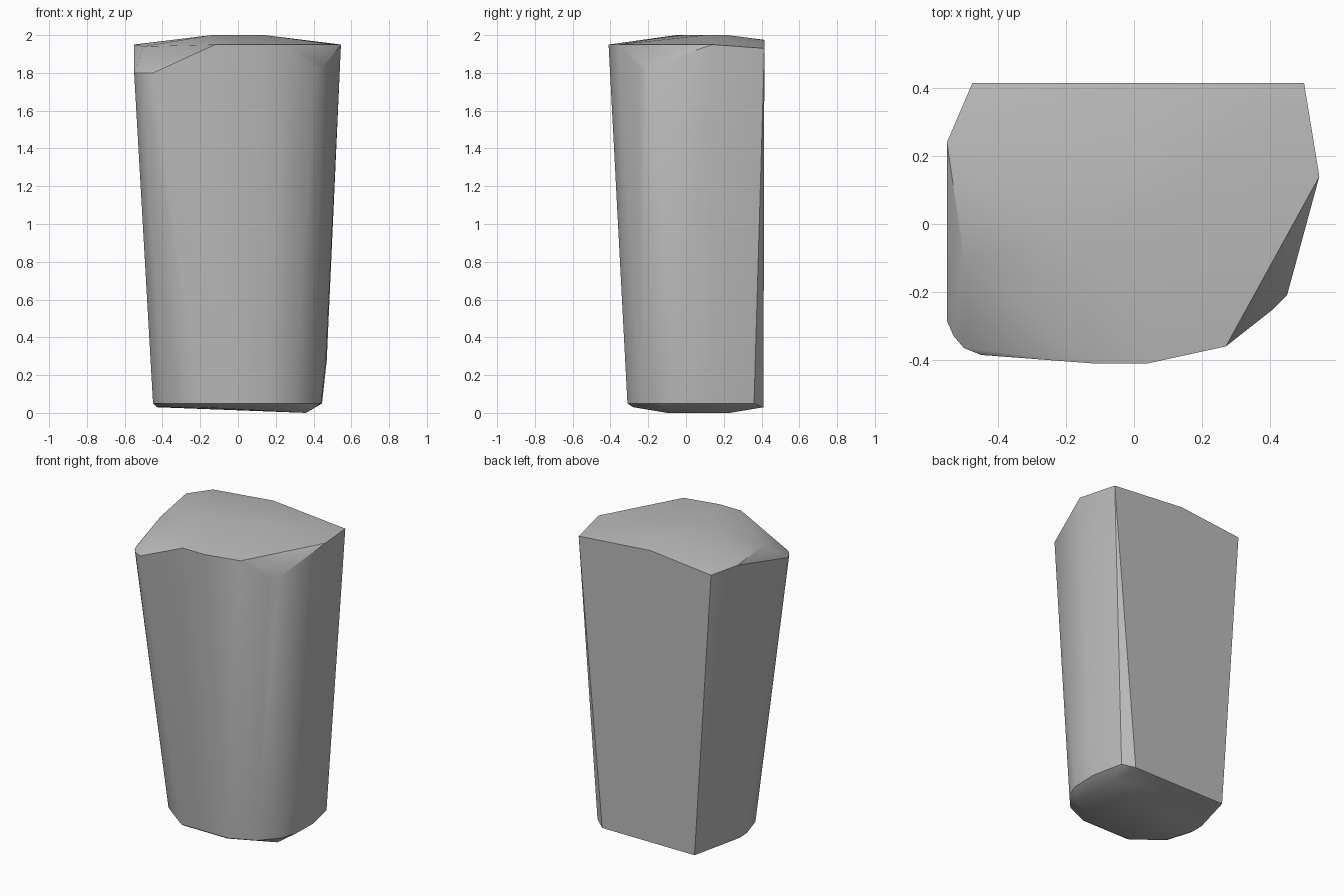
import bpy
import bmesh

cube = bpy.data.objects.get("Cube")
if cube:
    bpy.data.objects.remove(cube, do_unlink=True)


def ring(outline, height):
    """Place a flat outline at one height."""
    return [(x, y, height) for x, y in outline]


def make_material(name, color):
    material = bpy.data.materials.new(name)
    material.use_nodes = True
    material.diffuse_color = color
    material.node_tree.nodes["Principled BSDF"].inputs["Base Color"].default_value = color
    return material


def hull_object(name, points, material):
    """Wrap a tight convex skin around the guide points."""
    bm = bmesh.new()
    for point in points:
        bm.verts.new(point)
    result = bmesh.ops.convex_hull(bm, input=bm.verts[:])
    loose = {v for v in result["geom_interior"] + result["geom_unused"]
             if isinstance(v, bmesh.types.BMVert) and v.is_valid and not v.link_faces}
    bmesh.ops.delete(bm, geom=list(loose), context="VERTS")
    bmesh.ops.recalc_face_normals(bm, faces=bm.faces[:])
    mesh = bpy.data.meshes.new(name)
    bm.to_mesh(mesh)
    bm.free()
    mesh.materials.append(material)
    obj = bpy.data.objects.new(name, mesh)
    bpy.context.collection.objects.link(obj)
    return obj


# Underside: a slightly tilted base
base = ring([(.36, -.1), (.36, .23)], 0)
base += ring([(.33, .41), (-.35, .41), (-.43, .05), (-.36, -.15), (-.2, -.28), (.12, -.28)], .03)

# Foot of the tapering wall, with a small swelling on the left
foot = ring([(.4, .36), (.445, .15), (.44, -.03), (.4, -.13), (.3, -.24), (.14, -.31),
             (-.2, -.31), (-.4, -.16), (-.45, 0), (-.45, .1)], .05)
foot += ring([(.47, .13), (.465, -.03)], .28)

# Lower rim, where the front corners are chipped away
chips = ring([(.45, -.21), (.41, -.25)], .0 + 1.83)
chips += ring([(-.55, -.285), (-.53, -.33), (-.5, -.365), (-.45, -.385)], 1.8)

# Upper rim and the low, faceted crown
rim = ring([(.545, .14), (.27, -.36), (.04, -.41), (-.12, -.41), (-.55, .24)], 1.95)
rim += ring([(.5, .415), (-.475, .415)], 1.93)
crown = [(-.03, .415, 1.975), (-.5, -.1, 1.94)]
crown += ring([(-.14, -.05), (.14, .1), (0, .22)], 2)

grey = make_material("stone grey", (.5, .5, .5, 1))
block = hull_object("tapered_stone_block", base + foot + chips + rim + crown, grey)

# Smooth wall with crisp chipped edges
bpy.ops.object.select_all(action="DESELECT")
block.select_set(True)
bpy.context.view_layer.objects.active = block
bpy.ops.object.shade_smooth_by_angle(angle=.52)
